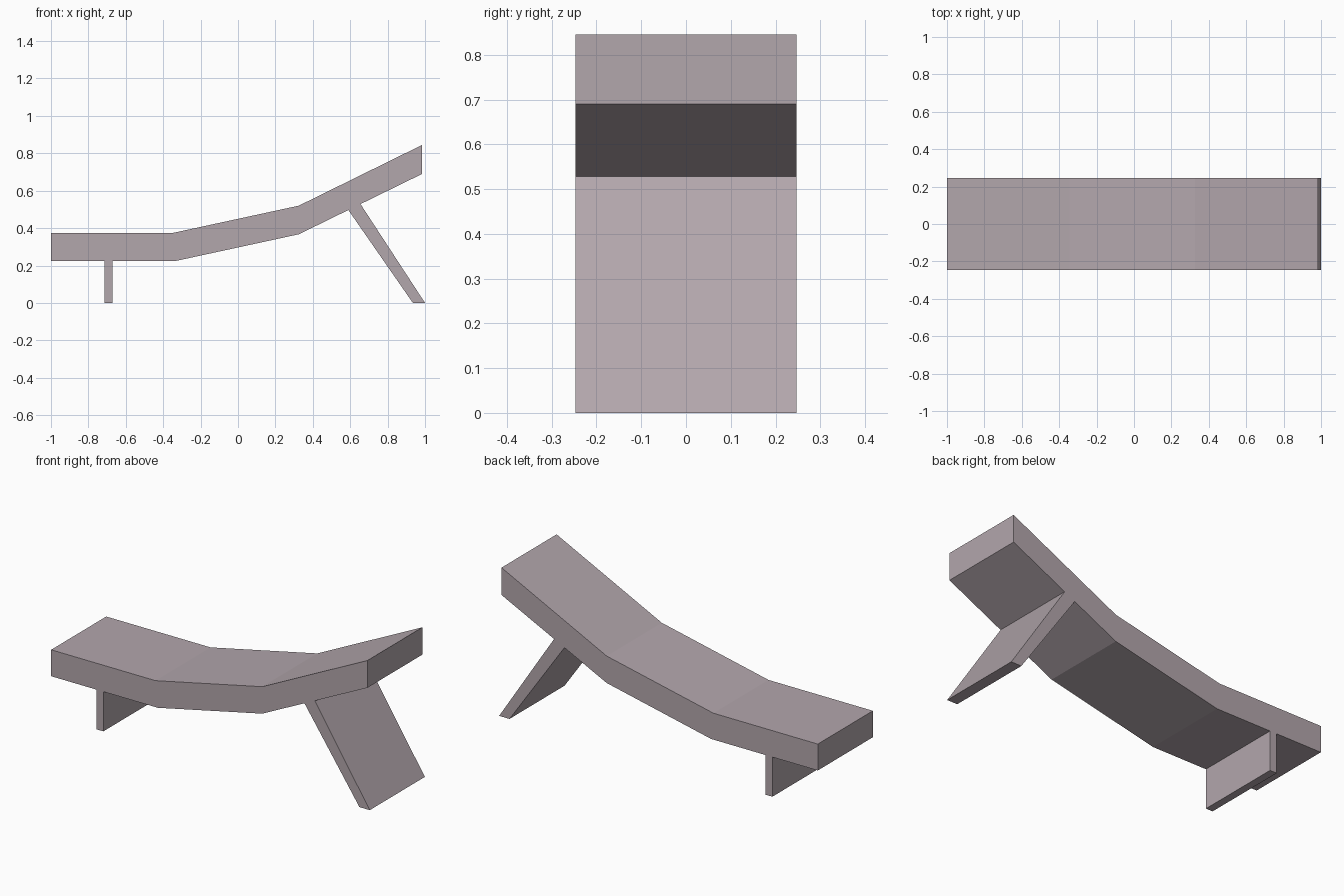
import bpy, bmesh

if "Cube" in bpy.data.objects:
    bpy.data.objects.remove(bpy.data.objects["Cube"])

HALF_WIDTH = 0.247

# One mauve grey finish for the whole lounger
mat = bpy.data.materials.new("mauve grey")
mat.diffuse_color = (0.45, 0.385, 0.415, 1)
mat.use_nodes = True
mat.node_tree.nodes["Principled BSDF"].inputs["Base Color"].default_value = mat.diffuse_color


def extrude_profile(name, points):
    """Extrude an x-z side profile across the full width in y."""
    bm = bmesh.new()
    face = bm.faces.new([bm.verts.new((x, -HALF_WIDTH, z)) for x, z in points])
    out = bmesh.ops.extrude_face_region(bm, geom=[face])
    verts = [g for g in out["geom"] if isinstance(g, bmesh.types.BMVert)]
    bmesh.ops.translate(bm, verts=verts, vec=(0, 2 * HALF_WIDTH, 0))
    bmesh.ops.recalc_face_normals(bm, faces=bm.faces)
    mesh = bpy.data.meshes.new(name)
    bm.to_mesh(mesh)
    bm.free()
    mesh.materials.append(mat)
    obj = bpy.data.objects.new(name, mesh)
    bpy.context.collection.objects.link(obj)
    return obj


# Bent slab: flat foot end, gently sloped seat, steeper backrest
extrude_profile("lounger_slab", [
    (-1, 0.225), (-0.33, 0.225), (0.325, 0.367), (0.985, 0.69),
    (0.985, 0.845), (0.325, 0.52), (-0.345, 0.375), (-1, 0.375)])

# Upright panel leg under the foot end
extrude_profile("foot_leg", [
    (-0.715, 0), (-0.672, 0), (-0.672, 0.225), (-0.715, 0.225)])

# Slanted panel leg under the backrest
extrude_profile("back_leg", [
    (0.935, 0), (1, 0), (0.655, 0.5285), (0.59, 0.4967)])
